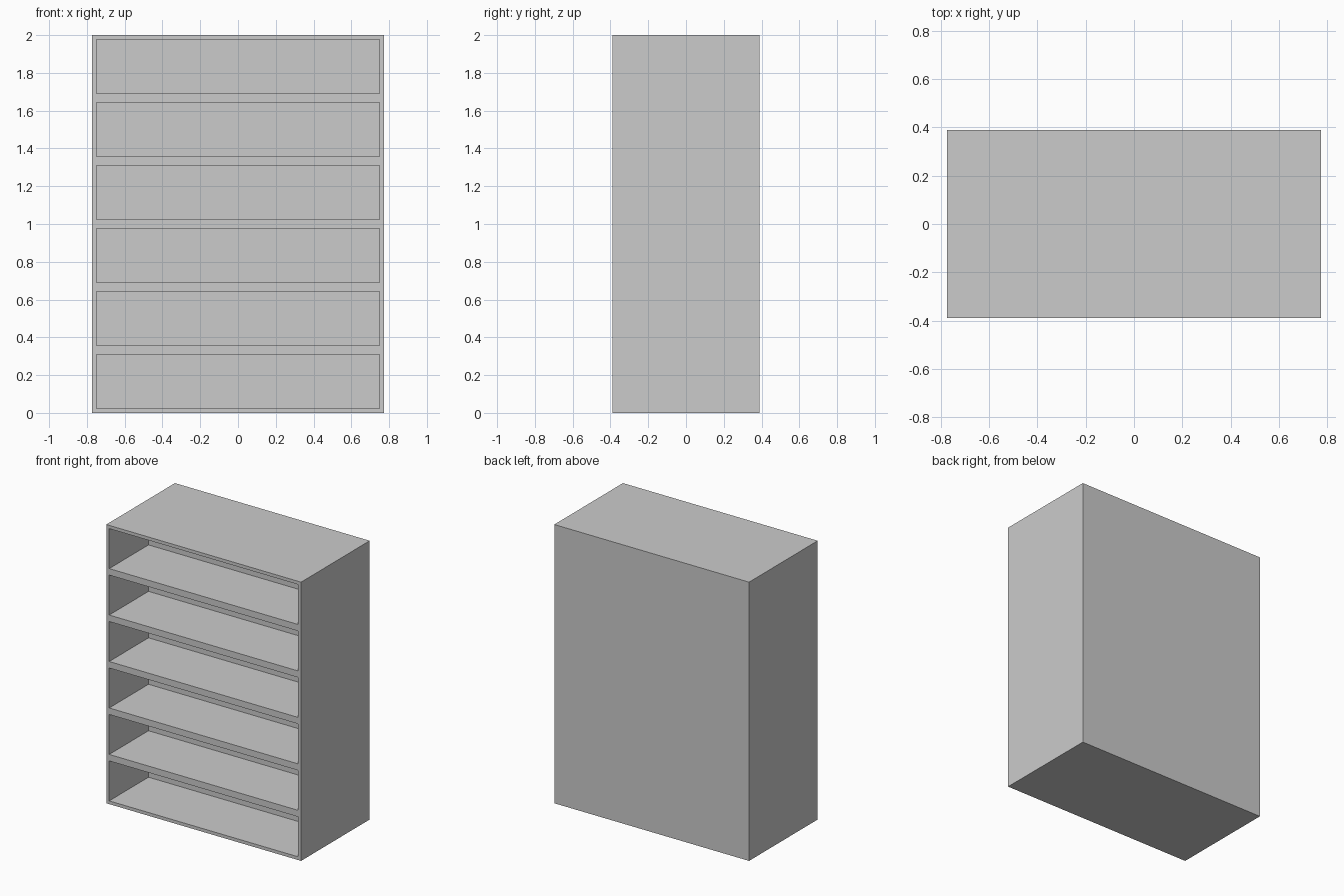
import bpy, bmesh

if "Cube" in bpy.data.objects:
    bpy.data.objects.remove(bpy.data.objects["Cube"])

W, D, H = 0.773, 0.389, 2.0      # half width, half depth, height
ROWS, RIM, DEPTH = 6, 0.033, 0.445


def box(bm, x0, x1, y0, y1, z0, z1):
    vs = bmesh.ops.create_cube(bm, size=1)["verts"]
    for v in vs:
        v.co.x = x1 if v.co.x > 0 else x0
        v.co.y = y1 if v.co.y > 0 else y0
        v.co.z = z1 if v.co.z > 0 else z0
    return vs


# Solid cabinet with one front face per shelf bay
bm = bmesh.new()
box(bm, -W, W, -D, D, 0, H)
step = H / ROWS
for i in range(1, ROWS):
    bmesh.ops.bisect_plane(bm, geom=bm.verts[:] + bm.edges[:] + bm.faces[:],
                           plane_co=(0, 0, i * step), plane_no=(0, 0, 1))

# Frame each front face, then push it back to make the bay
bm.normal_update()
fronts = [f for f in bm.faces if f.normal.y < -0.9]
bmesh.ops.inset_individual(bm, faces=fronts, thickness=RIM)
for face in bmesh.ops.extrude_discrete_faces(bm, faces=fronts)["faces"]:
    bmesh.ops.translate(bm, verts=face.verts[:], vec=(0, DEPTH, 0))

# Merge the flat panels left over from slicing
bmesh.ops.dissolve_limit(bm, angle_limit=0.01, verts=bm.verts[:], edges=bm.edges[:])
bmesh.ops.recalc_face_normals(bm, faces=bm.faces[:])

mesh = bpy.data.meshes.new("shelf_cabinet")
bm.to_mesh(mesh)
bm.free()
cabinet = bpy.data.objects.new("shelf_cabinet", mesh)
bpy.context.collection.objects.link(cabinet)
